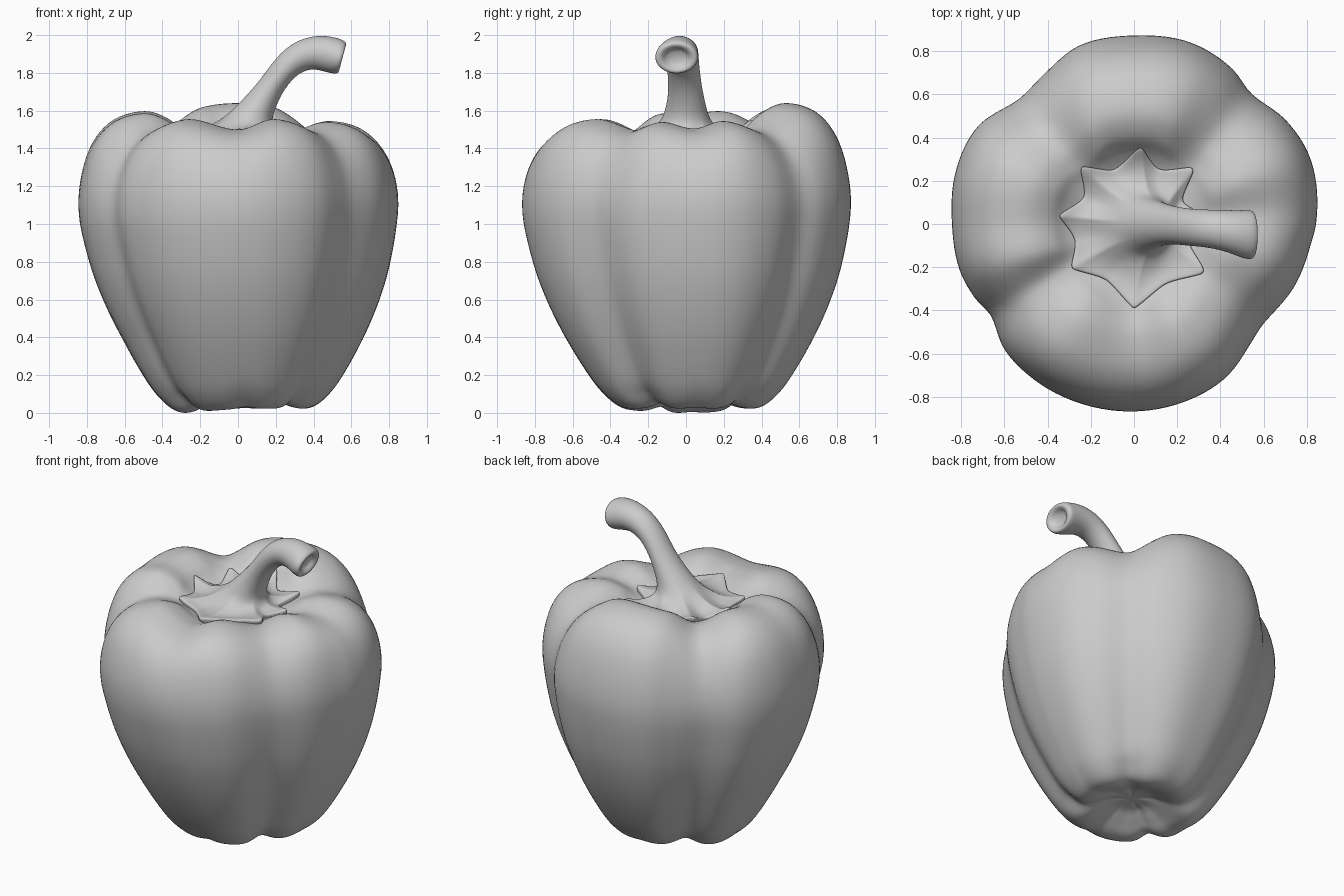
import bpy, bmesh
from math import sin, cos, radians, exp, tau
from mathutils import Vector
from mathutils.bvhtree import BVHTree

if "Cube" in bpy.data.objects:
    bpy.data.objects.remove(bpy.data.objects["Cube"])


def curve(xs, ys, x):
    """Smooth interpolation through points (non-uniform cubic)."""
    n = len(xs)
    i = max(k for k in range(n - 1) if xs[k] <= x or k == 0)

    def slope(k):
        a, b = max(k - 1, 0), min(k + 1, n - 1)
        return (ys[b] - ys[a]) / (xs[b] - xs[a])
    h = xs[i + 1] - xs[i]
    t = (x - xs[i]) / h
    return ((1 + 2 * t) * (1 - t) ** 2 * ys[i] + t * (1 - t) ** 2 * h * slope(i)
            + t * t * (3 - 2 * t) * ys[i + 1] + t * t * (t - 1) * h * slope(i + 1))


def wrap(points):
    """Periodic smooth function of an angle in degrees."""
    pts = [(a + o, v) for o in (-360, 0, 360) for a, v in points]
    xs, ys = zip(*pts)
    return lambda a: curve(xs, ys, a % 360)


def skin(name, rings, start, end):
    """Skin closed rings of points, with a pole at each end."""
    bm = bmesh.new()
    vs = [[bm.verts.new(p) for p in r] for r in rings]
    n = len(vs[0])
    for a, b in zip(vs, vs[1:]):
        for j in range(n):
            k = (j + 1) % n
            bm.faces.new((a[j], a[k], b[k], b[j]))
    p, q = bm.verts.new(start), bm.verts.new(end)
    for j in range(n):
        k = (j + 1) % n
        bm.faces.new((p, vs[0][k], vs[0][j]))
        bm.faces.new((q, vs[-1][j], vs[-1][k]))
    bmesh.ops.recalc_face_normals(bm, faces=bm.faces)
    for f in bm.faces:
        f.smooth = True
    tree = BVHTree.FromBMesh(bm)
    me = bpy.data.meshes.new(name)
    bm.to_mesh(me)
    bm.free()
    ob = bpy.data.objects.new(name, me)
    bpy.context.collection.objects.link(ob)
    return ob, tree


# Widest outline and shoulder height around the fruit
outline = wrap([(0, .84), (20, .868), (34, .85), (47.7, .81), (58, .849), (73, .877),
                (90, .87), (107, .861), (120, .81), (133, .785), (148, .85), (163, .858),
                (180, .84), (195, .832), (205, .81), (213, .785), (224, .832), (236, .852),
                (250, .863), (270, .865), (288, .85), (301, .825), (314, .772),
                (323, .755), (339, .795), (353, .82)])
shoulder = wrap([(5, 1.5), (22, 1.54), (47, 1.495), (70, 1.615), (90, 1.635), (112, 1.61),
                 (133, 1.52), (157, 1.59), (180, 1.575), (197, 1.575), (213, 1.49),
                 (240, 1.55), (270, 1.495), (292, 1.55), (323, 1.49), (345, 1.535)])
GROOVES = [(47.7, 1, 13), (133, 1, 13), (213, 1, 12), (323, 1, 13),
           (270, .3, 9), (90, .1, 10), (5, .2, 10), (180, .2, 10)]


def groove(a):
    return sum(d * exp(-(((a - c + 180) % 360 - 180) / s) ** 2) for c, d, s in GROOVES)


# Body profile: radius, z, shoulder weight, groove shrink, groove lift
PROFILE = [(.02, .12, 0, 0, 0), (.14, .11, 0, 0, .01), (.24, .075, 0, .03, .02),
           (.34, .042, 0, .06, .03), (.43, .046, 0, .07, .03), (.52, .1, 0, .07, .02),
           (.615, .2, 0, .05, 0), (.757, .4, 0, .035, 0), (.867, .6, 0, .02, 0),
           (.945, .8, 0, .01, 0), (1, 1.05, 0, 0, 0), (.988, 1.25, .2, .01, 0),
           (.918, 1.43, .6, .03, 0), (.79, 1.545, .9, .035, 0), (.61, 1.585, 1, .02, 0),
           (.47, 1.55, .8, 0, 0), (.37, 1.48, .3, 0, 0), (.26, 1.44, 0, 0, 0),
           (.02, 1.43, 0, 0, 0)]
idx = list(range(len(PROFILE)))
cols = list(zip(*PROFILE))
SEG, STEPS = 144, 90
angles = [360 * j / SEG for j in range(SEG)]
around = [(outline(a), shoulder(a), groove(a)) for a in angles]
rings = []
for i in range(STEPS + 1):
    r, z, w, gr, gz = (curve(idx, c, i / STEPS * idx[-1]) for c in cols)
    lean = max(0, 1 - z)
    ring = []
    for a, (R, H, g) in zip(angles, around):
        rad = R * r * (1 - gr * g)
        # the left lobe hangs lowest
        low = -.07 * max(0, cos(radians(a - 190))) ** 2 * max(0, 1 - z / .4) * r
        ring.append(Vector((rad * cos(radians(a)) + .04 * lean,
                            rad * sin(radians(a)) + .025 * lean,
                            z + w * (H - 1.58) + gz * g + low)))
    rings.append(ring)
drop = min(p.z for ring in rings for p in ring)
for ring in rings:
    for p in ring:
        p.z -= drop * max(0, 1 - p.z)
mid = lambda ring: sum(ring, Vector()) / len(ring)
body, tree = skin("pepper_body", rings, mid(rings[0]), mid(rings[-1]))


def on_body(x, y):
    hit = tree.ray_cast(Vector((x, y, 3)), Vector((0, 0, -1)))[0]
    return hit.z


# Star-shaped calyx: alternating tips and valleys (angle, radius)
STAR = [(5, .35), (25, .25), (43, .39), (66, .28), (85, .365), (110, .27), (133, .37),
        (152, .265), (173.5, .355), (195, .285), (215, .36), (242, .29), (270, .395),
        (298, .315), (326, .405), (343, .27), (365, .35)]


def star(a):
    a = a if a >= 5 else a + 360
    for i, ((a0, r0), (a1, r1)) in enumerate(zip(STAR, STAR[1:])):
        if a0 <= a <= a1:
            t = (a - a0) / (a1 - a0)
            s = 1 - t if i % 2 == 0 else t
            lo, hi = min(r0, r1), max(r0, r1)
            return lo + (hi - lo) * s ** 1.8, s ** 2


N = 120
stem_rings = []
for mix, lift in ((.9, -.03), (.99, -.005), (1, .012), (.95, .024), (.5, .03)):
    ring = []
    for j in range(N):
        a = 360 * j / N
        r, tip = star(a)
        r = .17 + (r - .17) * mix
        x, y = r * cos(radians(a)) + .03 * (1 - mix), r * sin(radians(a))
        ring.append((x, y, on_body(x, y) + lift + .012 * tip * mix))
    stem_rings.append(ring)

# Curved stem rings: x, y, z, tilt, radius in the bend plane, radius across
STEM = [(.05, 0, 1.52, 10, .145, .14), (.085, 0, 1.59, 22, .098, .113),
        (.13, 0, 1.66, 25, .08, .097), (.18, -.005, 1.735, 34, .066, .087),
        (.25, -.015, 1.832, 45, .07, .085), (.33, -.02, 1.893, 65, .082, .086),
        (.42, -.03, 1.911, 90, .092, .094), (.5, -.047, 1.894, 103, .096, .11),
        (.542, -.05, 1.882, 105, .09, .116), (.556, -.05, 1.878, 105, .078, .1),
        (.55, -.05, 1.879, 105, .058, .073), (.524, -.05, 1.885, 105, .042, .054)]
for x, y, z, tilt, ra, rb in STEM:
    t = radians(tilt)
    stem_rings.append([(x + ra * cos(b) * cos(t), y + rb * sin(b), z - ra * cos(b) * sin(t))
                       for b in (tau * j / N for j in range(N))])
stem, _ = skin("stem_and_calyx", stem_rings, (0, 0, on_body(0, 0) - .03), (.517, -.05, 1.887))
sub = stem.modifiers.new("smooth", 'SUBSURF')
sub.levels = sub.render_levels = 2
